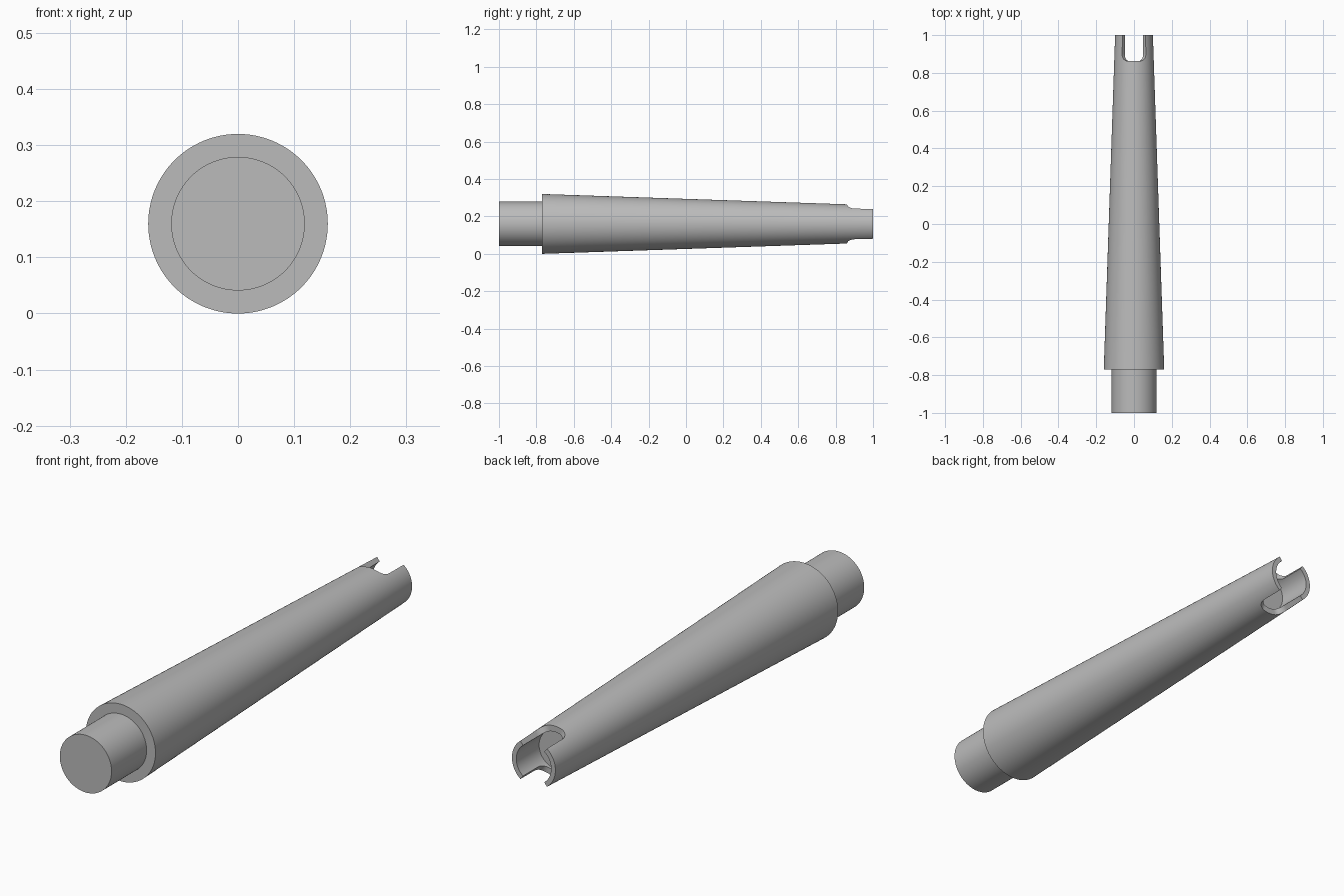
import bpy, bmesh, math
from mathutils import Vector, Matrix

if "Cube" in bpy.data.objects:
    bpy.data.objects.remove(bpy.data.objects["Cube"])

AXIS_Z = 0.16      # height of the shaft centre line
SEGMENTS = 128

grey = bpy.data.materials.new("mid grey")
grey.diffuse_color = (0.5, 0.5, 0.5, 1)
grey.use_nodes = True
grey.node_tree.nodes["Principled BSDF"].inputs["Base Color"].default_value = grey.diffuse_color


def mesh_object(name, bm):
    bmesh.ops.recalc_face_normals(bm, faces=bm.faces)
    mesh = bpy.data.meshes.new(name)
    bm.to_mesh(mesh)
    bm.free()
    obj = bpy.data.objects.new(name, mesh)
    bpy.context.collection.objects.link(obj)
    mesh.materials.append(grey)
    obj.location.z = AXIS_Z
    return obj


# Tapered shaft with a front spigot and a blind bore at the back (radius, y)
profile = [(0, -1), (0.119, -1), (0.119, -0.77), (0.16, -0.77),
           (0.1, 1), (0.08, 1), (0.08, 0.85), (0, 0.85)]
bm = bmesh.new()
verts = [bm.verts.new((r, y, 0)) for r, y in profile]
edges = [bm.edges.new(pair) for pair in zip(verts, verts[1:])]
bmesh.ops.spin(bm, geom=verts + edges, cent=(0, 0, 0), axis=(0, 1, 0),
               angle=math.tau, steps=SEGMENTS, use_duplicate=False)
bmesh.ops.remove_doubles(bm, verts=bm.verts, dist=1e-5)
shaft = mesh_object("tapered_shaft", bm)

# Round-ended slot outline, as fractions of half width against y
half, corner, slot_end = 0.0615, 0.04, 0.862
outline = [(half, 1.1)]
for i in range(13):
    a = math.pi / 2 * i / 12
    outline.append((half - corner + corner * math.cos(a),
                    slot_end + corner - corner * math.sin(a)))
outline += [(-x, y) for x, y in reversed(outline)]

# Slot cutter: one wedge above and one below, narrowing towards the bore
bm = bmesh.new()
for side in (1, -1):
    rings = []
    for z in (0.04, 0.16):
        flare = z / 0.08
        rings.append([bm.verts.new((x * flare, y, side * z)) for x, y in outline])
    inner, outer = rings
    bm.faces.new(inner)
    bm.faces.new(outer)
    for i in range(len(inner)):
        j = (i + 1) % len(inner)
        bm.faces.new((inner[i], inner[j], outer[j], outer[i]))
cutter = mesh_object("slot_cutter", bm)
cutter.hide_render = True

# Cut the slots through the bore wall
cut = shaft.modifiers.new("slots", 'BOOLEAN')
cut.operation = 'DIFFERENCE'
cut.solver = 'EXACT'
cut.object = cutter
bpy.ops.object.select_all(action='DESELECT')
shaft.select_set(True)
bpy.context.view_layer.objects.active = shaft
bpy.ops.object.modifier_apply(modifier=cut.name)
bpy.data.objects.remove(cutter)
bpy.ops.object.shade_smooth_by_angle(angle=math.radians(30))
